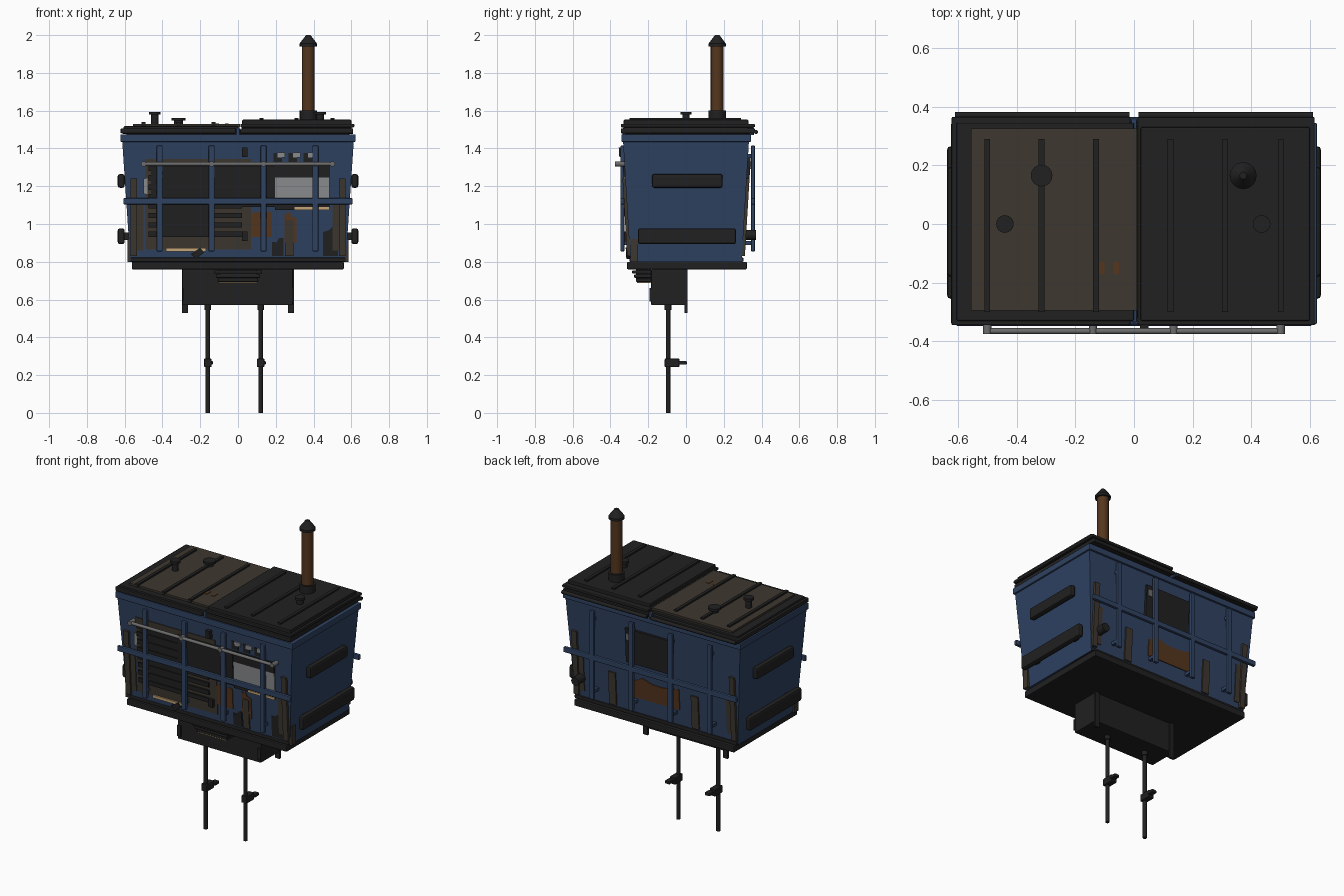
import bpy, bmesh, math, random
from mathutils import Vector

cube = bpy.data.objects.get("Cube")
if cube:
    bpy.data.objects.remove(cube, do_unlink=True)
random.seed(4)

# Main levels and sizes shared by the parts
GROUND, UNDERSIDE, FLOOR, EAVE, PEAK = 0, 0.76, 0.8, 1.47, 2
FLOOR_X, EAVE_X, FLOOR_Y, EAVE_Y = 0.57, 0.615, 0.295, 0.335
EDGE, THIN, MEDIUM, THICK = 0.005, 0.005, 0.009, 0.015
FRONT, BACK = -1, 1
UPRIGHTS = [-0.415 + 0.275 * i for i in range(4)]


def material(name, red, green, blue):
    mat = bpy.data.materials.new(name)
    mat.use_nodes = True
    colour = (red, green, blue, 1)
    mat.diffuse_color = colour
    mat.node_tree.nodes["Principled BSDF"].inputs["Base Color"].default_value = colour
    return mat


BLUE = material("faded blue paint", 0.028, 0.054, 0.12)
BLACK = material("black iron", 0.015, 0.015, 0.015)
BROWN = material("weathered brown", 0.047, 0.038, 0.028)
RUST = material("rust", 0.09, 0.037, 0.013)
GREY = material("pale grey", 0.26, 0.27, 0.28)
STEEL = material("bare steel", 0.15, 0.15, 0.15)
CREAM = material("warm lamp", 0.6, 0.4, 0.2)


def around(centre, width):
    return centre - width / 2, centre + width / 2


def toward(side, near, far):
    return sorted((side * near, side * far))


def finish(name, bm, mat, bevel=0, smooth=False):
    bmesh.ops.recalc_face_normals(bm, faces=bm.faces)
    mesh = bpy.data.meshes.new(name)
    bm.to_mesh(mesh)
    bm.free()
    part = bpy.data.objects.new(name, mesh)
    bpy.context.collection.objects.link(part)
    mesh.materials.append(mat)
    if bevel:
        modifier = part.modifiers.new("edge bevel", 'BEVEL')
        modifier.width = bevel
        modifier.segments = 2
    if smooth:
        bpy.ops.object.select_all(action='DESELECT')
        part.select_set(True)
        bpy.context.view_layer.objects.active = part
        bpy.ops.object.shade_smooth_by_angle(angle=math.radians(40))


def box(name, x, y, z, mat, bevel=EDGE):
    """Box from three (low, high) ranges."""
    bm = bmesh.new()
    bmesh.ops.create_cube(bm, size=1)
    for v in bm.verts:
        v.co = [sum(r) / 2 + c * (r[1] - r[0]) for c, r in zip(v.co, (x, y, z))]
    finish(name, bm, mat, bevel)


def rod(name, start, end, radius, mat, end_radius=None):
    """Cylinder or cone between two points."""
    start, end = Vector(start), Vector(end)
    axis = end - start
    bm = bmesh.new()
    bmesh.ops.create_cone(bm, cap_ends=True, segments=16, radius1=radius,
                          radius2=end_radius or radius, depth=axis.length)
    turn = axis.to_track_quat('Z', 'Y').to_matrix()
    for v in bm.verts:
        v.co = turn @ v.co + (start + end) / 2
    finish(name, bm, mat, smooth=True)


def pole(name, spot, low, high, radius, mat, end_radius=None):
    rod(name, (*spot, low), (*spot, high), radius, mat, end_radius)


def wall_y(z):
    return FLOOR_Y + (z - FLOOR) * (EAVE_Y - FLOOR_Y) / (EAVE - FLOOR)


def sheet(name, outline, side, mat, out=THIN):
    """Thin polygon of (x, z) points lying on the sloping front or back wall."""
    bm = bmesh.new()
    inner, outer = ([bm.verts.new((x, side * (wall_y(z) + d), z)) for x, z in outline]
                    for d in (-THIN, out))
    bm.faces.new(inner)
    bm.faces.new(outer)
    for i in range(len(outline)):
        bm.faces.new((inner[i - 1], inner[i], outer[i], outer[i - 1]))
    finish(name, bm, mat)


def plate(name, x, z, side, mat, out=THIN):
    left, right = x
    low, high = z
    sheet(name, [(left, low), (right, low), (right, high), (left, high)], side, mat, out)


def patch(name, x, z, side, mat):
    """Flaked paint: flat foot and a ragged upper edge."""
    left, right = x
    low, high = z
    steps = 5
    ragged = [(right + (left - right) * i / steps, high - (high - low) * random.uniform(0, 0.3))
              for i in range(steps + 1)]
    sheet(name, [(left, low), (right, low)] + ragged, side, mat)


# Tapered body, rim and base
bm = bmesh.new()
bmesh.ops.create_cube(bm, size=2)
for v in bm.verts:
    v.co = ((v.co.x * EAVE_X, v.co.y * EAVE_Y, EAVE) if v.co.z > 0
            else (v.co.x * FLOOR_X, v.co.y * FLOOR_Y, FLOOR))
finish("body", bm, BLUE)
box("rim", (-0.623, 0.623), (-0.342, 0.345), (1.435, EAVE + EDGE), BLUE)
box("base", (-0.562, 0.56), (-0.312, 0.322), (UNDERSIDE, FLOOR), BLACK)
box("base_ledge", (-FLOOR_X, FLOOR_X), (-0.3, 0.305), (FLOOR, 0.822), BLACK)

# Pair of roof lids, the right one raised
CORE = (EAVE, EAVE + 0.03)
box("roof_core", (-0.59, 0.59), (-0.32, EAVE_Y), CORE, BLACK)
box("roof_divider", around(0, 0.02), (-EAVE_Y, 0.36), (EAVE, 1.51), BLUE)
LID_Y = (-0.345, 0.365)
box("brown_lid_frame", (-0.622, -0.012), LID_Y, (1.48, 1.506), BLACK)
box("brown_lid_border", (-0.605, 0), (-0.33, 0.345), (1.5, 1.518), BLACK)
BROWN_TOP, BLACK_TOP = 1.53, 1.552
box("brown_lid_panel", (-0.555, 0.01), (-0.295, 0.325), (1.51, BROWN_TOP), BROWN, 0)
box("black_lid_skirt", (0.012, 0.61), LID_Y, (1.48, 1.506), BLACK)
box("black_lid_frame", (0.012, 0.616), LID_Y, (1.512, BROWN_TOP), BLACK)
box("black_lid_panel", (0.022, 0.6), (-0.33, 0.33), (1.5, BLACK_TOP), BLACK)
for side in (-1, 1):
    hinge = (0.37, 1.487)
    rod("hinge_rod", (side * 0.015, *hinge), (side * 0.61, *hinge), 0.011, BLACK)
for x in (-0.5, -0.315, -0.13, 0.125, 0.31, 0.5):
    top = BROWN_TOP if x < 0 else BLACK_TOP
    box("roof_rib", around(x, 0.02), (-0.3, 0.29), around(top, 0.02), BLACK, 0)
for x in (-0.11, -0.06):
    box("roof_rust_spot", around(x, 0.02), around(-0.15, 0.04), around(BROWN_TOP, THIN), RUST, 0)

# Chimney and roof vents
chimney, collar = (0.372, 0.165), 0.046
pole("chimney_collar", chimney, BROWN_TOP, 1.6, collar, BLACK)
pole("chimney_pipe", chimney, BROWN_TOP, 1.95, 0.034, RUST)
pole("chimney_cap", chimney, 1.94, 1.955, collar, BLACK)
pole("chimney_cone", chimney, 1.955, PEAK, collar, BLACK, 0.012)
for x, y, top, radius in ((-0.44, 0, 1.594, 0.03), (0.435, 0, 1.594, 0.03),
                          (-0.315, 0.165, 1.562, 0.037)):
    pole("vent_stem", (x, y), BROWN_TOP - EDGE, top, radius * 0.65, BLACK)
    pole("vent_cap", (x, y), top - THICK, top, radius, BLACK)

# Blue cage rails and brown corner posts, front and back
for side, name, near in ((FRONT, "front", 0.326), (BACK, "back", 0.344)):
    cage = toward(side, near, near + 0.021)
    for x in UPRIGHTS:
        box(name + "_upright", around(x, 0.032), cage, (0.855, 1.415), BLUE)
        for z in (0.9, 1.36):
            box(name + "_rail_mount", around(x, 0.02), toward(side, FLOOR_Y, near),
                around(z, 0.02), BLUE, 0)
    box(name + "_cross_rail", (-0.607, 0.607), cage, around(1.12, 0.033), BLUE)
    for end in (-1, 1):
        plate(name + "_corner_post", toward(end, 0.535, FLOOR_X), (0.83, 1.24), side, BROWN, THICK)
        plate(name + "_corner_scrape", toward(end, 0.5, 0.535), (0.86, 1.1), side, BROWN)

# Side bumper bars and scuffed lower corners
for side in (-1, 1):
    for y, length, z, height in ((0.007, 0.375, 1.228, 0.073), (0.005, 0.52, 0.935, 0.084)):
        box("side_bar", toward(side, 0.6, 0.637), around(y, length), around(z, height), BLACK, 0.012)
        for end in (-1, 1):
            box("side_bar_mount", toward(side, 0.56, 0.61), around(y + end * length / 3, 0.04),
                around(z, height / 2), BLACK, 0)
    box("corner_scuff", toward(side, 0.55, 0.584), (-FLOOR_Y, -0.255), (FLOOR, 0.92), BROWN, 0)

# Front louvred panel
plate("louvre_panel", (-0.49, 0.07), (0.865, 1.345), FRONT, BROWN)
plate("louvre_recess", (-0.46, -0.19), (1.13, 1.3), FRONT, BLACK, MEDIUM)
plate("louvre_shadow", (-0.4, -0.14), (0.94, 1.1), FRONT, BLACK, MEDIUM)
for i in range(8):
    right = 0.02 if i < 4 else -0.19
    plate("louvre_slat", (-0.475, right), around(0.945 + i / 20, 0.028), FRONT, BLACK, THICK)
for z in (0.935, 1.38):
    plate("panel_latch", around(0.035, 0.03), around(z, 0.05), FRONT, BLACK, 0.025)

# Front plates and lamp strips
PLATE_LEFT, PLATE_MID, PLATE_RIGHT, PLATE_TOP = -0.19, 0.197, 0.485, 1.315
right_plate = (PLATE_MID, PLATE_RIGHT)
plate("dark_plate", (PLATE_LEFT, PLATE_MID), (1.09, PLATE_TOP), FRONT, BLACK, THICK)
plate("grey_plate", right_plate, (1.13, 1.245), FRONT, GREY, MEDIUM)
plate("grey_plate_header", right_plate, (1.245, PLATE_TOP), FRONT, BLACK, MEDIUM)
plate("grey_plate_sill", right_plate, (1.075, 1.13), FRONT, BLACK, MEDIUM)
plate("right_lamp_strip", (0.3, PLATE_RIGHT), (1.075, 1.09), FRONT, CREAM, THICK)
plate("left_lamp_strip", (-0.38, -0.17), (0.855, 0.872), FRONT, CREAM, THICK)
plate("grey_edge_chip", around(-0.49, 0.02), around(1.2, 0.08), FRONT, GREY, MEDIUM)
for x in (0.21, 0.29, 0.37):
    plate("dark_chip", around(x, 0.045), around(1.35, 0.05), FRONT, BLACK)
    plate("grey_chip", around(x + 0.02, 0.04), around(1.365, 0.025), FRONT, GREY, MEDIUM)
sheet("lower_bracket", [(-0.25, 0.84), (-0.22, 0.815), (-0.18, 0.85), (-0.2, 0.875)],
      FRONT, BLACK, 0.02)

# Flaked paint and short posts on the front and back walls
patch("front_rust", (0.07, 0.18), (0.93, 1.07), FRONT, RUST)
patch("front_rust_streak", (0.245, 0.31), (0.9, 1.08), FRONT, RUST)
patch("front_grime", (0.18, 0.24), (0.83, 0.93), FRONT, BLACK)
patch("front_corner_grime", (0.45, 0.53), (0.83, 1), FRONT, BLACK)
patch("back_rust", (-0.17, 0.15), (0.92, 1.06), BACK, RUST)
plate("short_front_post", around(0.272, 0.045), (0.83, 1.02), FRONT, BROWN, MEDIUM)
for x in (-0.28, 0.3):
    plate("short_back_post", around(x, 0.05), (0.83, 1.04), BACK, BROWN, MEDIUM)

# Steel hand rail
rail_y, rail_z, rail_end = -0.365, 1.318, 0.5
rod("hand_rail", (-rail_end, rail_y, rail_z), (rail_end, rail_y, rail_z), 0.01, STEEL)
for x in (-rail_end, *UPRIGHTS[1:3], rail_end):
    rod("hand_rail_mount", (x, -0.32, rail_z), (x, rail_y - 0.01, rail_z), 0.014, STEEL)

# Back plate and pipe
plate("back_dark_plate", (-0.13, 0.19), (1.14, 1.36), BACK, BLACK, THICK)
plate("back_plate_latch", around(0.165, 0.03), around(1.31, 0.04), BACK, STEEL, 0.02)
rod("back_pipe", (0.52, 0.28, 0.942), (0.52, 0.37, 0.942), 0.027, BLACK)

# Undercarriage box, tabs and front steps
BOX_FRONT, BOX_LOW = -0.185, 0.57
box("under_box", (-0.295, 0.29), (BOX_FRONT, 0), (BOX_LOW, UNDERSIDE), BLACK)
for x in (-0.28, 0.28):
    box("under_tab", around(x, 0.032), around(0, 0.014), (0.53, UNDERSIDE), BLACK, 0)
    box("under_rib", around(x, 0.024), around(BOX_FRONT, 0.014), (0.59, 0.66), BLACK, 0)
for i in range(3):
    box("step", around(0, 0.255 - i / 50), (i / 100 - 0.285, BOX_FRONT),
        around(0.746 - i * 0.022, 0.018), BLACK)
box("step_core", around(0, 0.2), (-0.265, BOX_FRONT), (0.697, UNDERSIDE), BLACK, 0)
box("step_lamp", around(0, 0.2), (-0.26, BOX_FRONT), (0.688, 0.697), CREAM, 0)

# Legs with clamps
for x in (-0.16, 0.12):
    spot = (x, -0.095)
    pole("leg", spot, GROUND, BOX_LOW, 0.012, BLACK)
    pole("leg_socket", spot, BOX_LOW - 0.025, BOX_LOW, 0.018, BLACK)
    box("leg_clamp", around(x, 0.04), (-0.113, -0.035), around(0.265, 0.045), BLACK)
    box("clamp_handle", around(x + 0.01, 0.034), (-0.04, 0.004), around(0.265, 0.02), BLACK)
